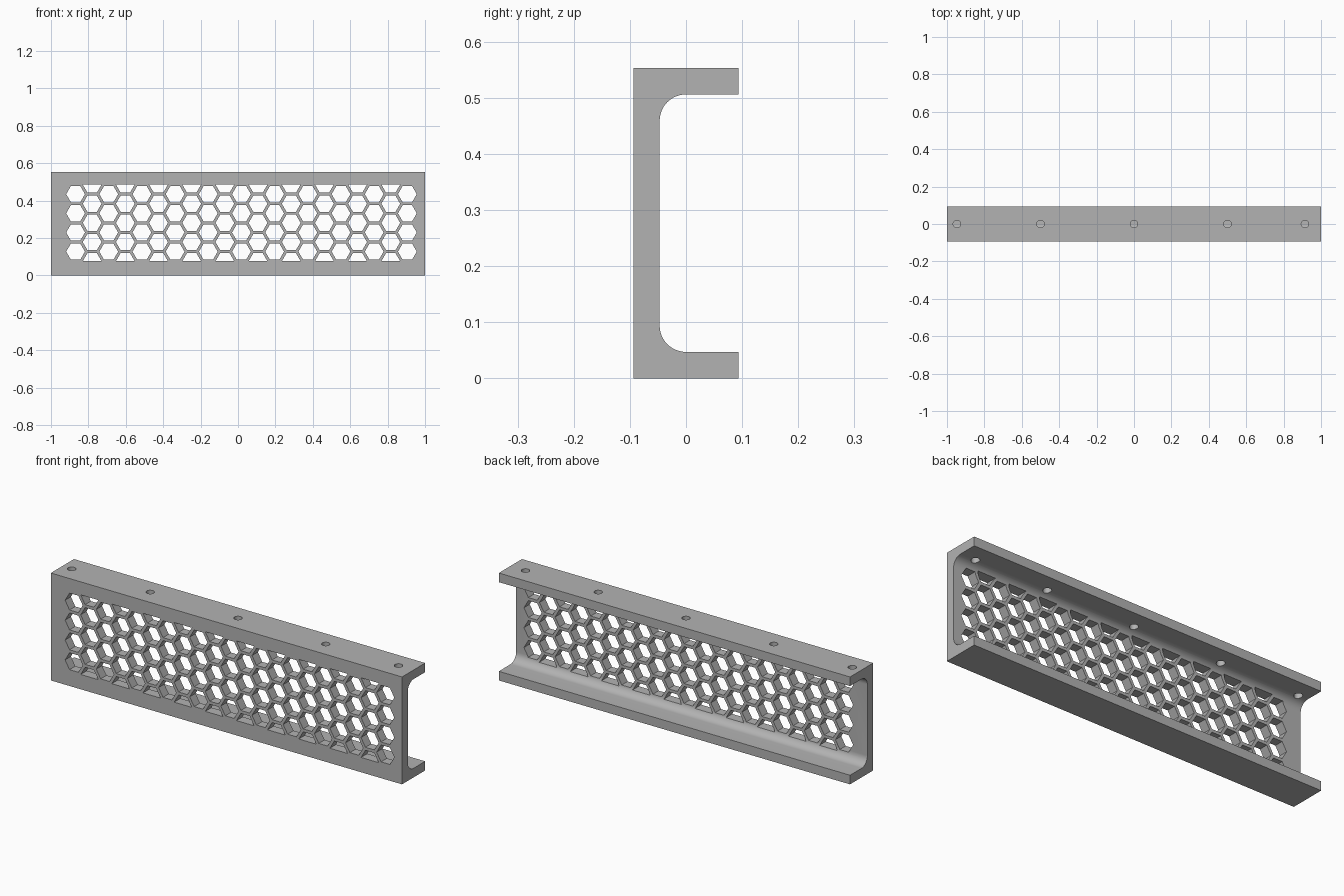
import bpy
import bmesh
from math import cos, sin, pi, sqrt, radians

if "Cube" in bpy.data.objects:
    bpy.data.objects.remove(bpy.data.objects["Cube"], do_unlink=True)

HEIGHT, HALF_DEPTH, WALL = 0.553, 0.094, 0.047
FILLET = 0.047
PITCH = 0.0887                  # distance between hexagon columns
ROW = PITCH * 2 / sqrt(3)       # distance between hexagons in a column
HEX_R = 0.0502
GRID_X, GRID_Z = 0.0185, 0.281  # middle of the hexagon grid
HALF_GRID = 2 * ROW             # cells are cut off flat at this half height

grey = bpy.data.materials.new("grey")
grey.use_nodes = True
colour = (0.45, 0.45, 0.45, 1)
grey.diffuse_color = colour
grey.node_tree.nodes["Principled BSDF"].inputs["Base Color"].default_value = colour


def prism(bm, outline, offset):
    """Extrude a closed outline of 3D points along an offset."""
    face = bm.faces.new([bm.verts.new(p) for p in outline])
    out = bmesh.ops.extrude_face_region(bm, geom=[face])
    verts = [g for g in out["geom"] if isinstance(g, bmesh.types.BMVert)]
    bmesh.ops.translate(bm, verts=verts, vec=offset)


def finish(bm, name):
    bmesh.ops.recalc_face_normals(bm, faces=bm.faces[:])
    mesh = bpy.data.meshes.new(name)
    bm.to_mesh(mesh)
    bm.free()
    obj = bpy.data.objects.new(name, mesh)
    bpy.context.collection.objects.link(obj)
    mesh.materials.append(grey)
    return obj


# Channel: C-shaped profile with filleted inner corners
inner_y = -HALF_DEPTH + WALL
arc = [(inner_y + FILLET * (1 - sin(a)), WALL + FILLET * (1 - cos(a)))
       for a in (pi / 2 * i / 12 for i in range(13))]
lower = [(-HALF_DEPTH, 0), (HALF_DEPTH, 0), (HALF_DEPTH, WALL)] + arc
upper = [(y, HEIGHT - z) for y, z in reversed(lower)]
bm = bmesh.new()
prism(bm, [(-1, y, z) for y, z in lower + upper], (2, 0, 0))
channel = finish(bm, "honeycomb_channel")

# Honeycomb cutter: alternate columns are shifted, their end cells halved
bm = bmesh.new()
for col in range(-10, 11):
    x = GRID_X + col * PITCH
    rows = (-1.5, -0.5, 0.5, 1.5) if col % 2 == 0 else (-2, -1, 0, 1, 2)
    for row in rows:
        corners = [(HEX_R * cos(k * pi / 3), HEX_R * sin(k * pi / 3)) for k in range(6)]
        if row == 2:
            corners = [corners[k] for k in (3, 4, 5, 0)]
        elif row == -2:
            corners = corners[:4]
        z = GRID_Z + row * ROW
        prism(bm, [(x + u, -0.2, z + v) for u, v in corners], (0, 0.22, 0))
honeycomb = finish(bm, "honeycomb_cutter")

# Screw hole cutter: round holes through the upper flange only
bm = bmesh.new()
for x in (-0.947, -0.5, 0, 0.5, 0.914):
    ring = [(x + 0.02 * cos(k * pi / 16), 0.02 * sin(k * pi / 16), 0.495) for k in range(32)]
    prism(bm, ring, (0, 0, 0.1))
screws = finish(bm, "screw_hole_cutter")

# Cut the openings, then drop the cutters
bpy.ops.object.select_all(action="DESELECT")
bpy.context.view_layer.objects.active = channel
channel.select_set(True)
for cutter in (honeycomb, screws):
    cutter.hide_render = True
    mod = channel.modifiers.new(cutter.name, "BOOLEAN")
    mod.operation = "DIFFERENCE"
    mod.solver = "EXACT"
    mod.object = cutter
    bpy.ops.object.modifier_apply(modifier=mod.name)
    bpy.data.objects.remove(cutter, do_unlink=True)

bpy.ops.object.shade_smooth_by_angle(angle=radians(25))
